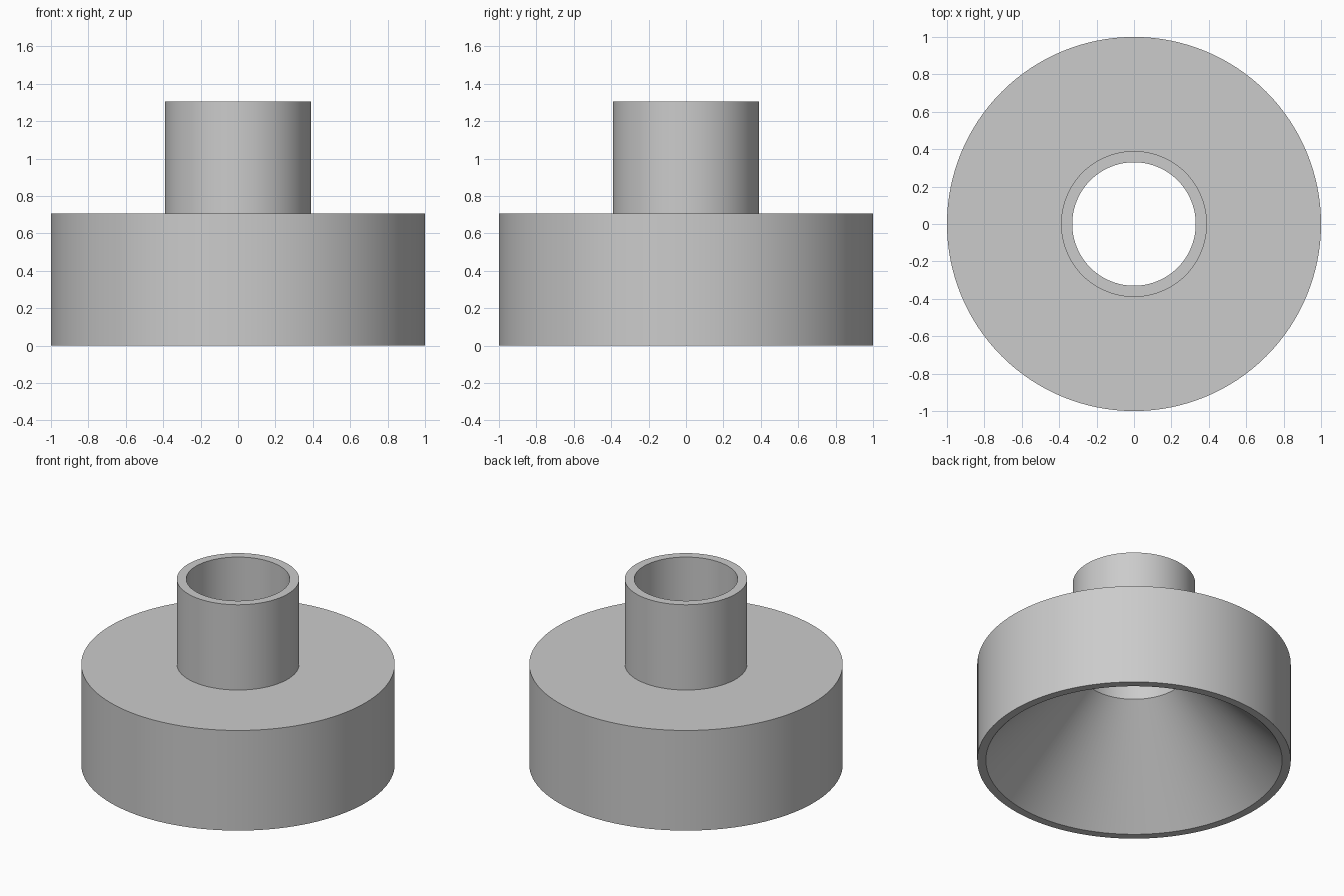
import bpy, bmesh, math

cube = bpy.data.objects.get("Cube")
if cube:
    bpy.data.objects.remove(cube, do_unlink=True)

SEGMENTS = 128

# Plain grey material
grey = bpy.data.materials.new("plain_grey")
grey.use_nodes = True
colour = (0.6, 0.6, 0.6, 1)
grey.diffuse_color = colour
grey.node_tree.nodes["Principled BSDF"].inputs["Base Color"].default_value = colour


def lathe(name, profile):
    """Revolve a closed (radius, height) profile around the z axis."""
    bm = bmesh.new()
    rings = []
    for i in range(SEGMENTS):
        a = 2 * math.pi * i / SEGMENTS
        rings.append([bm.verts.new((r * math.cos(a), r * math.sin(a), z)) for r, z in profile])
    for i, ring in enumerate(rings):
        following = rings[(i + 1) % SEGMENTS]
        for j in range(len(profile)):
            k = (j + 1) % len(profile)
            bm.faces.new((ring[j], following[j], following[k], ring[k]))
    bmesh.ops.recalc_face_normals(bm, faces=bm.faces)
    mesh = bpy.data.meshes.new(name)
    bm.to_mesh(mesh)
    bm.free()
    mesh.materials.append(grey)
    obj = bpy.data.objects.new(name, mesh)
    bpy.context.collection.objects.link(obj)
    bpy.ops.object.select_all(action='DESELECT')
    obj.select_set(True)
    bpy.context.view_layer.objects.active = obj
    bpy.ops.object.shade_smooth_by_angle(angle=math.radians(30))
    return obj


# One solid: wide drum with a conical hollow below, narrow open tube above
lathe("funnel_adapter", [
    (0.945, 0), (1, 0), (1, 0.705), (0.39, 0.705),
    (0.39, 1.305), (0.33, 1.305), (0.33, 0.64),
])
